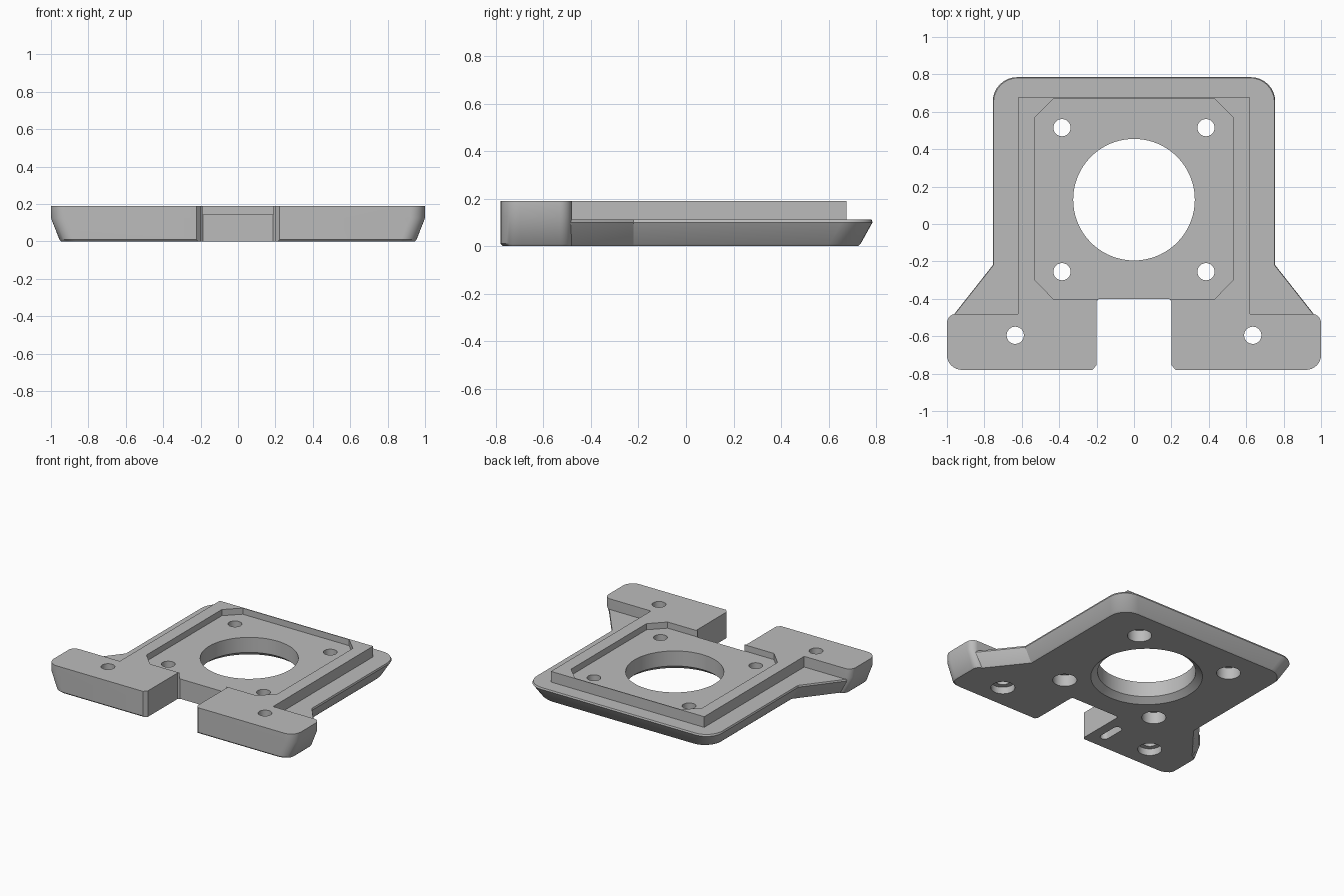
import bpy, math

if "Cube" in bpy.data.objects:
    bpy.data.objects.remove(bpy.data.objects["Cube"], do_unlink=True)

grey = bpy.data.materials.new("plain grey")
grey.use_nodes = True
grey.diffuse_color = (0.5, 0.5, 0.5, 1)
grey.node_tree.nodes["Principled BSDF"].inputs["Base Color"].default_value = (0.5, 0.5, 0.5, 1)


def loft(name, rings):
    """Solid through stacked rings, each (z, outline), with capped ends."""
    n = len(rings[0][1])
    verts = [(x, y, z) for z, outline in rings for x, y in outline]
    faces = [tuple(reversed(range(n))), tuple(range(len(verts) - n, len(verts)))]
    for r in range(len(rings) - 1):
        for i in range(n):
            a, b = r * n + i, r * n + (i + 1) % n
            faces.append((a, b, b + n, a + n))
    mesh = bpy.data.meshes.new(name)
    mesh.from_pydata(verts, [], faces)
    mesh.materials.append(grey)
    obj = bpy.data.objects.new(name, mesh)
    bpy.context.collection.objects.link(obj)
    return obj


def prism(name, outline, z0, z1):
    return loft(name, [(z0, outline), (z1, outline)])


def circle(x, y, r, n=40):
    return [(x + r * math.cos(2 * math.pi * i / n), y + r * math.sin(2 * math.pi * i / n))
            for i in range(n)]


def arc(x, y, r, start, steps=8):
    """Quarter turn, counterclockwise from the start angle in degrees."""
    return [(x + r * math.cos(math.radians(start + 90 * i / steps)),
             y + r * math.sin(math.radians(start + 90 * i / steps))) for i in range(steps + 1)]


def mirrored(half):
    """Closed outline from its +x half, listed front to back."""
    return half + [(-x, y) for x, y in reversed(half)]


def drawn_in(outline, dx, back=0.0, front=0.0):
    """Pull the sides, back and front of an outline inward."""
    result = []
    for x, y in outline:
        ny = y - back if y > 0.5 else y + front if y < -0.75 else y
        result.append((x - math.copysign(dx, x), ny))
    return result


def combine(target, tool, operation):
    mod = target.modifiers.new(operation.title(), "BOOLEAN")
    mod.operation, mod.object, mod.solver = operation, tool, "EXACT"
    bpy.context.view_layer.objects.active = target
    bpy.ops.object.modifier_apply(modifier=mod.name)
    bpy.data.objects.remove(tool, do_unlink=True)


# Flared base plate with rounded back corners
plate = mirrored([(0.97, -0.5), (0.96, -0.48), (0.755, -0.22)] + arc(0.625, 0.655, 0.13, 0))
body = loft("mounting_plate", [
    (0, drawn_in(plate, 0.055, 0.06)),
    (0.01, drawn_in(plate, 0.045, 0.05)),
    (0.1, plate), (0.112, drawn_in(plate, 0.004, 0.004))])

# Front bar that becomes the two feet
bar = mirrored(arc(0.92, -0.7, 0.08, -90) + arc(0.95, -0.53, 0.05, 0))
feet = loft("feet", [
    (0, drawn_in(bar, 0.055, front=0.01)),
    (0.01, drawn_in(bar, 0.045)),
    (0.125, bar), (0.19, bar)])
combine(body, feet, "UNION")

# Raised square rim
rim = prism("rim", mirrored([(0.62, -0.52), (0.62, 0.675)]), 0.05, 0.19)
combine(body, rim, "UNION")

# Recess with clipped corners, and the front notch
cutters = [
    prism("recess", mirrored([(0.43, -0.402), (0.53, -0.3), (0.53, 0.57), (0.43, 0.669)]),
          0.145, 0.3),
    prism("notch", mirrored([(0.25, -0.81), (0.2, -0.755), (0.2, -0.412), (0.188, -0.4)]),
          -0.1, 0.3)]

# Central opening, widened underneath
cutters.append(loft("opening", [
    (-0.02, circle(0, 0.13, 0.37, 96)), (0, circle(0, 0.13, 0.37, 96)),
    (0.035, circle(0, 0.13, 0.325, 96)), (0.3, circle(0, 0.13, 0.325, 96))]))

# Screw holes with counterbores from below
for side in (-1, 1):
    for x, y, depth in ((0.385, 0.515, 0.085), (0.385, -0.255, 0.085), (0.635, -0.595, 0.05)):
        cutters.append(loft("screw_hole", [
            (-0.02, circle(side * x, y, 0.08)), (depth, circle(side * x, y, 0.08)),
            (depth, circle(side * x, y, 0.046)), (0.3, circle(side * x, y, 0.046))]))

# Small blind slot under one foot
slot = (arc(-0.3, -0.53, 0.03, 0) + arc(-0.3, -0.53, 0.03, 90)[1:]
        + arc(-0.3, -0.66, 0.03, 180) + arc(-0.3, -0.66, 0.03, 270)[1:])
cutters.append(prism("slot", slot, -0.02, 0.08))

for cutter in cutters:
    combine(body, cutter, "DIFFERENCE")

# Smooth rounded walls, crisp edges
bpy.ops.object.select_all(action="DESELECT")
body.select_set(True)
bpy.context.view_layer.objects.active = body
bpy.ops.object.shade_smooth_by_angle(angle=math.radians(25))
